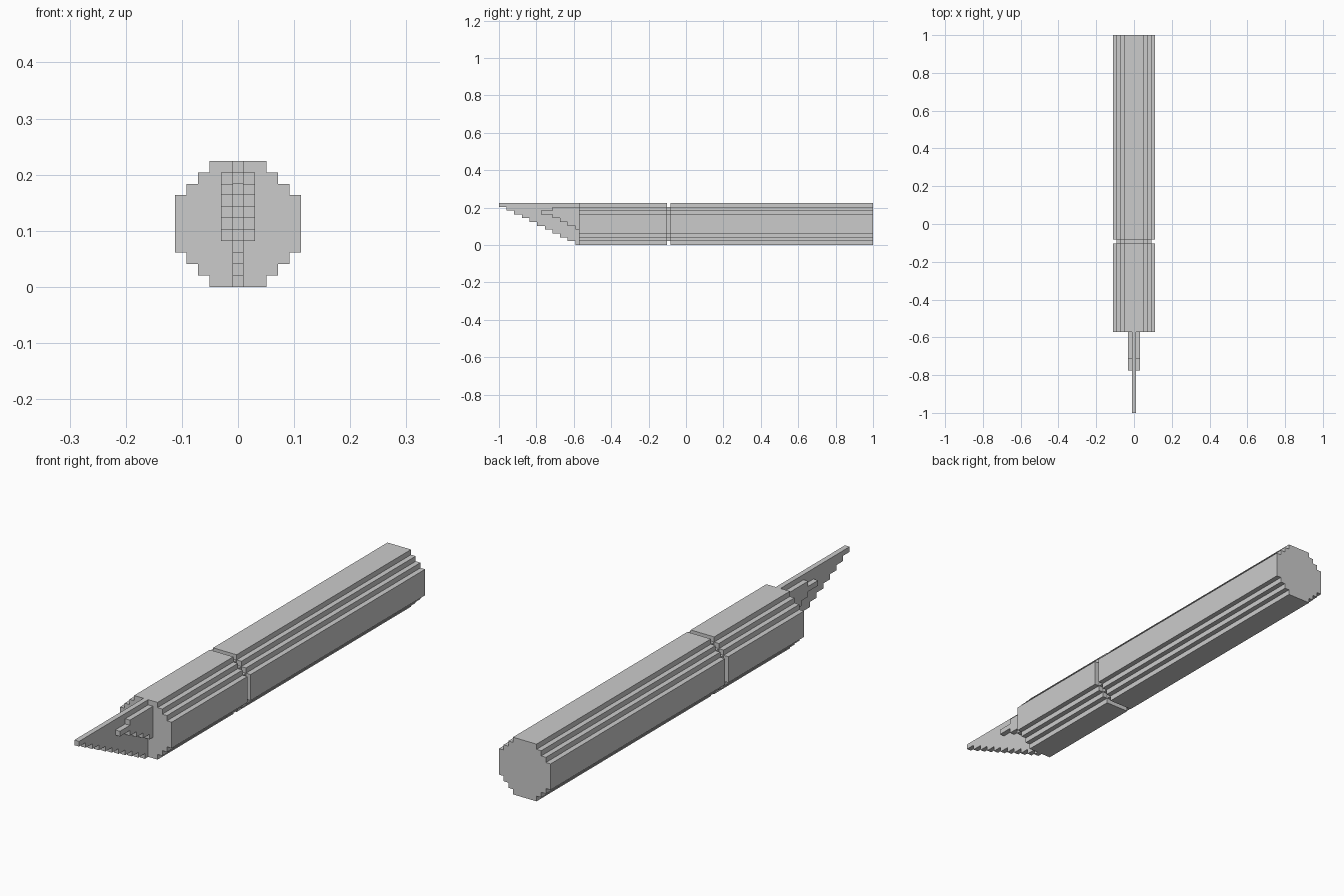
import bpy, bmesh

if "Cube" in bpy.data.objects:
    bpy.data.objects.remove(bpy.data.objects["Cube"])

U = 2 / 98  # one grid step of the blocky style


def extrude(name, points, direction):
    """Extrude a closed outline (3D points in grid steps) along a vector."""
    bm = bmesh.new()
    face = bm.faces.new([bm.verts.new([c * U for c in p]) for p in points])
    res = bmesh.ops.extrude_face_region(bm, geom=[face], use_keep_orig=True)
    moved = [g for g in res["geom"] if isinstance(g, bmesh.types.BMVert)]
    bmesh.ops.translate(bm, verts=moved, vec=[c * U for c in direction])
    bmesh.ops.recalc_face_normals(bm, faces=bm.faces)
    mesh = bpy.data.meshes.new(name)
    bm.to_mesh(mesh)
    bm.free()
    obj = bpy.data.objects.new(name, mesh)
    bpy.context.collection.objects.link(obj)
    return obj


def stepped_round(half_widths, middle):
    """Stepped circle outline (x, z): one-step rows, then a taller middle row."""
    right, z = [], -middle / 2 - len(half_widths) + 1
    for i, w in enumerate(half_widths):
        right.append((w, z))
        z += 1 if i < len(half_widths) - 1 else 0
        if i < len(half_widths) - 1:
            right.append((w, z))
    right += [(x, -z) for x, z in reversed(right)]
    left = [(-x, z) for x, z in reversed(right)]
    return [(x, z + 5.5) for x, z in right + left]


def tube(name, outline, y0, y1):
    return extrude(name, [(x, y0, z) for x, z in outline], (0, y1 - y0, 0))


def stepped_plate(name, starts, z0, back, x0, x1):
    """Plate whose front edge steps: starts[k] is the front y of row z0 + k."""
    pts = [(x0, back, z0)]
    for k, y in enumerate(starts):
        pts += [(x0, y, z0 + k), (x0, y, z0 + k + 1)]
    pts.append((x0, back, z0 + len(starts)))
    return extrude(name, pts, (x1 - x0, 0, 0))


# Handle: rear grip, recessed ring and front barrel
outer = stepped_round([2.5, 3.5, 4.5, 5.5], 5)
inner = stepped_round([2.5, 3.5, 4.5], 5)
tube("rear_grip", outer, -4, 49)
tube("groove_ring", inner, -5, -4)
tube("front_barrel", outer, -28, -5)

# Slanted thin blade
stepped_plate("blade", [-29 - 2 * k for k in range(11)], 0, -28, -0.5, 0.5)

# Blade clamp: a flank on each side of the blade
clamp = stepped_plate("blade_clamp", [-29, -31, -33, -35, -38, -35], 4, -28, 0.5, 1.5)
clamp.modifiers.new("both_sides", "MIRROR").use_axis = (True, False, False)
